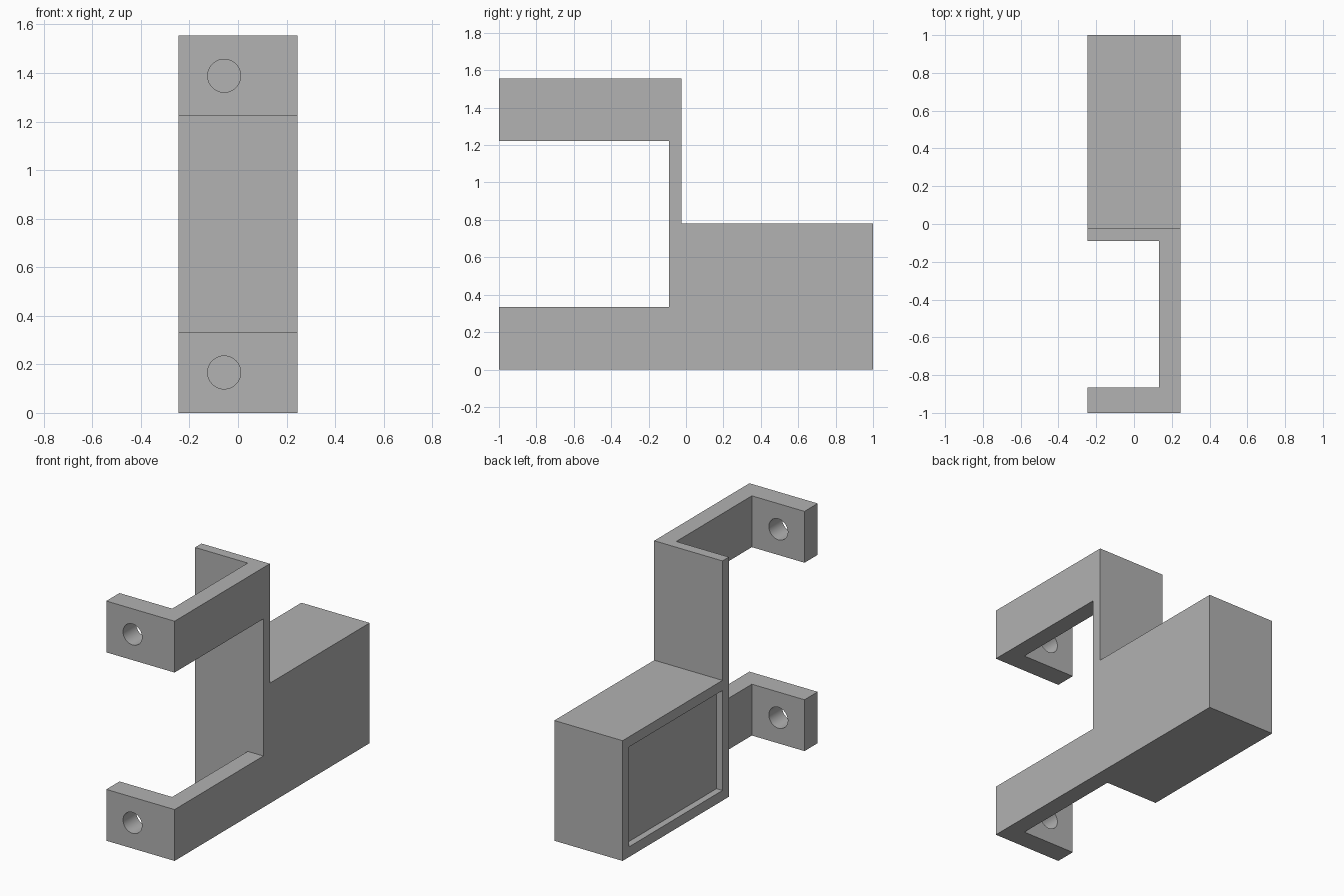
import bpy, bmesh, math
from mathutils import Matrix, Vector

cube = bpy.data.objects.get("Cube")
if cube:
    bpy.data.objects.remove(cube, do_unlink=True)

grey = bpy.data.materials.new("plain grey")
grey.use_nodes = True
colour = (0.445, 0.445, 0.445, 1)
grey.diffuse_color = colour
grey.node_tree.nodes["Principled BSDF"].inputs["Base Color"].default_value = colour

HALF, HEIGHT, BOX_TOP = 0.245, 1.555, 0.78
ARM, WALL = 0.333, 0.066
PLATE_FRONT, PLATE_BACK = -0.09, -0.024


def finish(bm, name):
    bmesh.ops.recalc_face_normals(bm, faces=bm.faces)
    mesh = bpy.data.meshes.new(name)
    bm.to_mesh(mesh)
    bm.free()
    mesh.materials.append(grey)
    obj = bpy.data.objects.new(name, mesh)
    bpy.context.collection.objects.link(obj)
    return obj


def box(name, low, high):
    bm = bmesh.new()
    low, high = Vector(low), Vector(high)
    bmesh.ops.create_cube(bm, size=1, matrix=Matrix.Translation((low + high) / 2)
                          @ Matrix.Diagonal((*(high - low), 1)))
    return finish(bm, name)


def cut(target, cutter):
    cutter.hide_render = True
    mod = target.modifiers.new("cut", 'BOOLEAN')
    mod.operation = 'DIFFERENCE'
    mod.solver = 'EXACT'
    mod.object = cutter
    bpy.context.view_layer.objects.active = target
    bpy.ops.object.modifier_apply(modifier=mod.name)
    bpy.data.objects.remove(cutter, do_unlink=True)


# Side profile of bracket and box, extruded across the width
profile = [(-1, 0), (1, 0), (1, BOX_TOP), (PLATE_BACK, BOX_TOP), (PLATE_BACK, HEIGHT),
           (-1, HEIGHT), (-1, HEIGHT - ARM), (PLATE_FRONT, HEIGHT - ARM),
           (PLATE_FRONT, ARM), (-1, ARM)]
bm = bmesh.new()
face = bm.faces.new([bm.verts.new((-HALF, y, z)) for y, z in profile])
extruded = bmesh.ops.extrude_face_region(bm, geom=[face])["geom"]
bmesh.ops.translate(bm, vec=(2 * HALF, 0, 0),
                    verts=[v for v in extruded if isinstance(v, bmesh.types.BMVert)])
bracket = finish(bm, "mounting_bracket")

# Space between each front tab and the back plate
cut(bracket, box("arm_gap", (-1, -0.865, -1), (0.133, PLATE_FRONT, 2)))

# Shallow recess in the side of the box
cut(bracket, box("side_recess", (-1, PLATE_BACK, WALL),
                 (-HALF + 0.043, 1 - WALL, BOX_TOP - WALL)))

# Screw holes through the front tabs
for z in (ARM / 2, HEIGHT - ARM / 2):
    bm = bmesh.new()
    bmesh.ops.create_cone(bm, cap_ends=True, segments=48, radius1=0.068, radius2=0.068,
                          depth=0.4, matrix=Matrix.Translation((-0.057, -0.95, z))
                          @ Matrix.Rotation(math.pi / 2, 4, 'X'))
    cut(bracket, finish(bm, "screw_hole"))

bpy.ops.object.select_all(action='DESELECT')
bracket.select_set(True)
bpy.context.view_layer.objects.active = bracket
bpy.ops.object.shade_smooth_by_angle(angle=math.radians(30))
